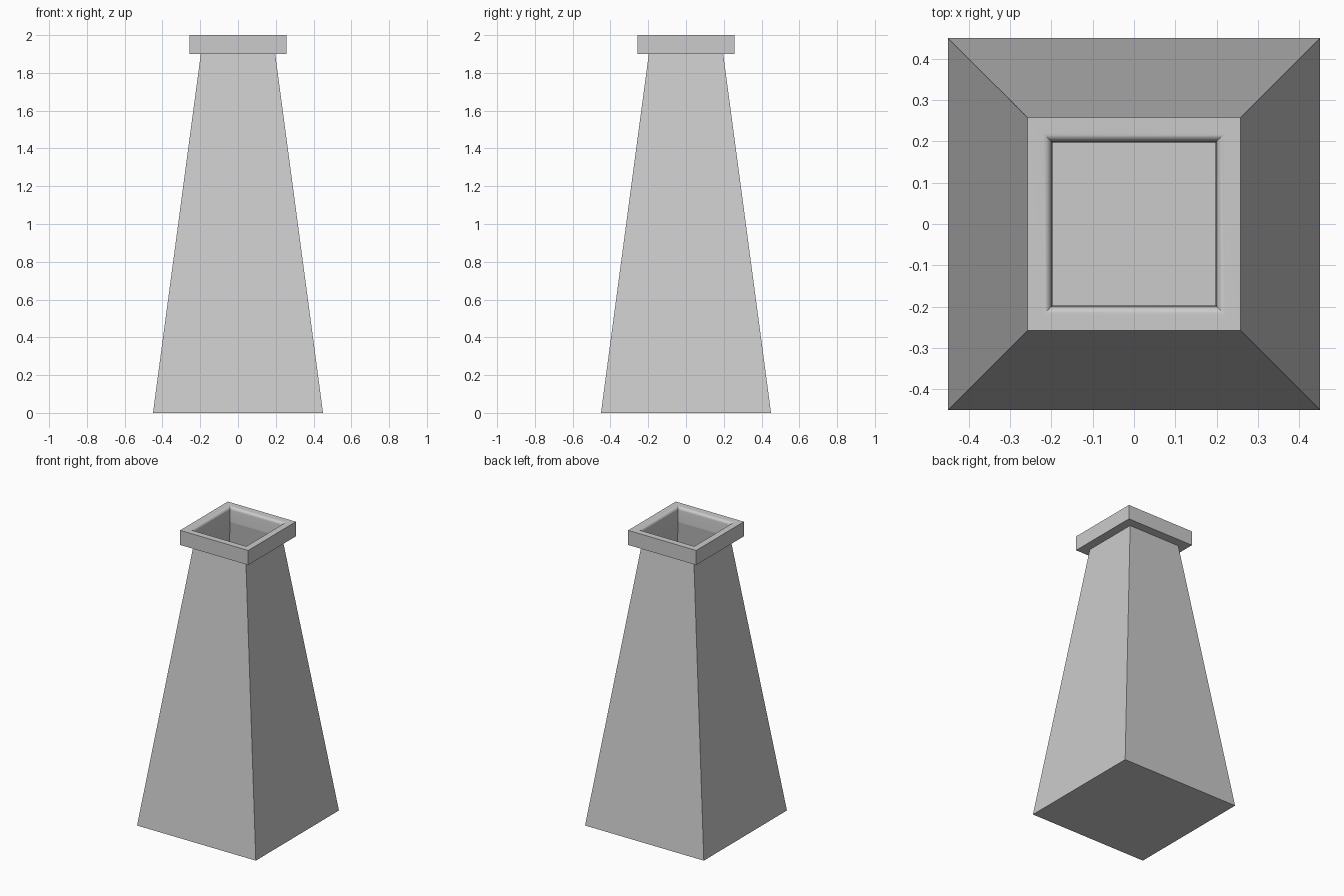
import bpy, bmesh, math

if "Cube" in bpy.data.objects:
    bpy.data.objects.remove(bpy.data.objects["Cube"])


def square_loft(name, profile, cap_bottom=False, closed=False):
    """Skin square rings given as (half width, height)."""
    bm = bmesh.new()
    rings = [[bm.verts.new((sx * r, sy * r, z))
              for sx, sy in ((-1, -1), (1, -1), (1, 1), (-1, 1))]
             for r, z in profile]
    pairs = list(zip(rings, rings[1:]))
    if closed:
        pairs.append((rings[-1], rings[0]))
    for a, b in pairs:
        for i in range(4):
            j = (i + 1) % 4
            bm.faces.new((a[i], a[j], b[j], b[i]))
    if cap_bottom:
        bm.faces.new(rings[0][::-1])
    mesh = bpy.data.meshes.new(name)
    bm.to_mesh(mesh)
    bm.free()
    obj = bpy.data.objects.new(name, mesh)
    bpy.context.collection.objects.link(obj)
    return obj


# Hollow tapered body, closed at the bottom and open at the top
square_loft("tapered_body", [(0.45, 0), (0.197, 1.9)], cap_bottom=True)

# Collar with a softly rounded inner lip
R = 0.02
lip = [(0.2 + R - R * math.sin(t), 2.0 - R + R * math.cos(t))
       for t in (math.pi / 2 * k / 6 for k in range(7))]
collar = square_loft("collar", [(0.197, 1.9), (0.258, 1.9), (0.258, 2.0)] + lip,
                     closed=True)
bpy.context.view_layer.objects.active = collar
collar.select_set(True)
bpy.ops.object.shade_smooth_by_angle(angle=math.radians(30))
